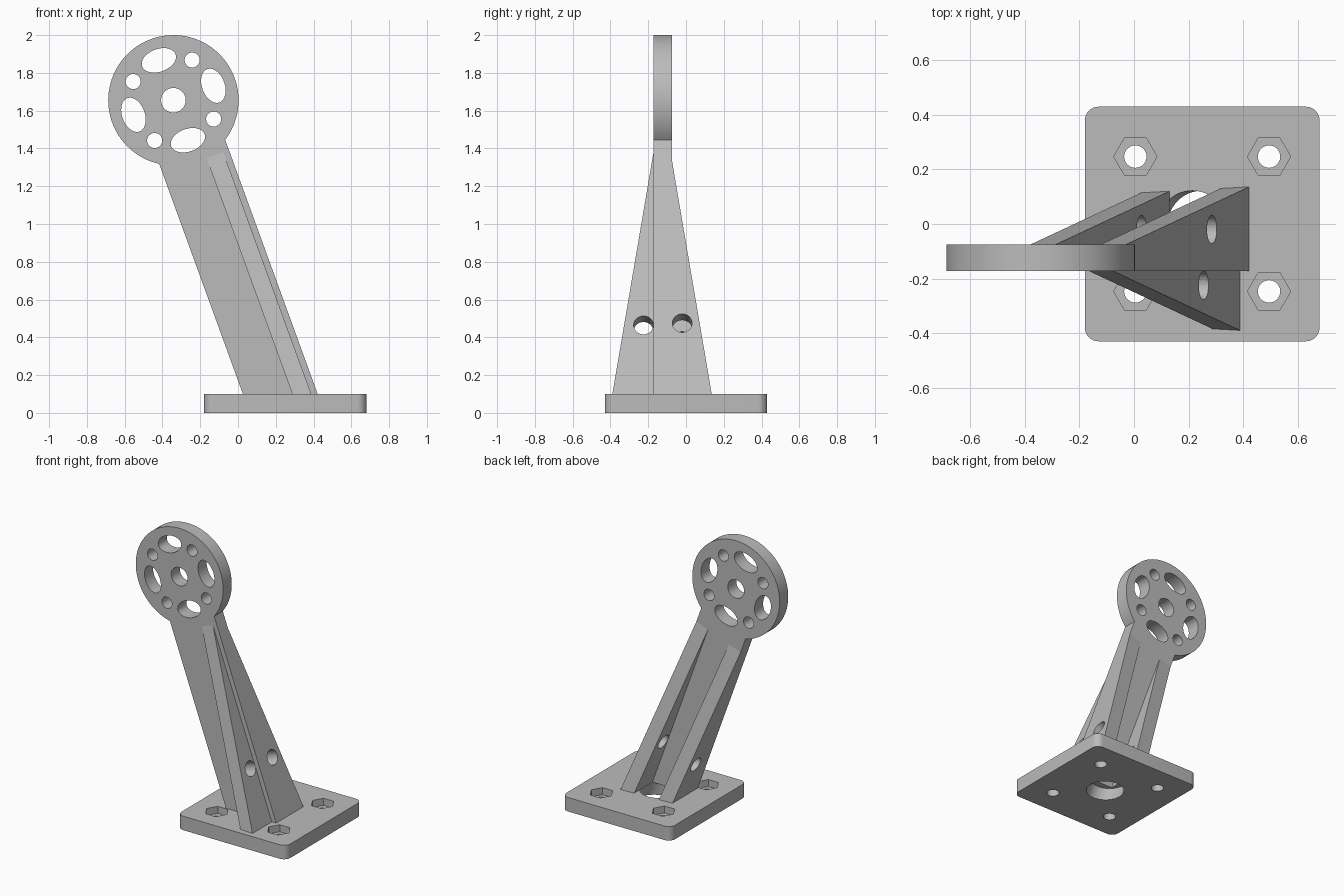
import bpy, bmesh, math
from mathutils import Matrix, Vector

if "Cube" in bpy.data.objects:
    bpy.data.objects.remove(bpy.data.objects["Cube"], do_unlink=True)

grey = bpy.data.materials.new("plain_grey")
grey.use_nodes = True
GREY = (0.5, 0.5, 0.5, 1)
grey.diffuse_color = GREY
grey.node_tree.nodes["Principled BSDF"].inputs["Base Color"].default_value = GREY

PLATE_TOP = 0.1
FRONT, BACK = -0.172, -0.075        # faces of the arm plate
RADIUS, HALF = 0.345, 0.186         # head radius, half arm width
# Leaning frame of the arm, with its origin at the head centre
LEAN = Matrix.Translation((-0.342, 0, 1.655)) @ Matrix.Rotation(math.radians(-20), 4, 'Y')
UPRIGHT = Matrix.Identity(4)


def prism(name, points, sweep, frame=UPRIGHT, trim=False):
    """Sweep a closed outline along a vector; optionally trim it at the plate."""
    bm = bmesh.new()
    face = bm.faces.new([bm.verts.new(p) for p in points])
    new = bmesh.ops.extrude_face_region(bm, geom=[face])["geom"]
    bmesh.ops.translate(bm, vec=Vector(sweep),
                        verts=[g for g in new if isinstance(g, bmesh.types.BMVert)])
    bm.transform(frame)
    if trim:
        cut = bmesh.ops.bisect_plane(bm, geom=bm.verts[:] + bm.edges[:] + bm.faces[:],
                                     plane_co=(0, 0, PLATE_TOP), plane_no=(0, 0, 1),
                                     clear_inner=True)["geom_cut"]
        bmesh.ops.holes_fill(bm, edges=[g for g in cut if isinstance(g, bmesh.types.BMEdge)])
    bmesh.ops.recalc_face_normals(bm, faces=bm.faces[:])
    mesh = bpy.data.meshes.new(name)
    bm.to_mesh(mesh)
    bm.free()
    mesh.materials.append(grey)
    obj = bpy.data.objects.new(name, mesh)
    bpy.context.collection.objects.link(obj)
    return obj


def ring(a, b, rx, ry, turn=0.0, n=48):
    """Points of an ellipse or regular polygon as coordinate pairs."""
    out = []
    for i in range(n):
        t = 2 * math.pi * i / n
        x, y = rx * math.cos(t), ry * math.sin(t)
        out.append((a + x * math.cos(turn) - y * math.sin(turn),
                    b + x * math.sin(turn) + y * math.cos(turn)))
    return out


def activate(obj):
    bpy.ops.object.select_all(action='DESELECT')
    obj.select_set(True)
    bpy.context.view_layer.objects.active = obj


def carve(obj, cutters):
    """Subtract each cutter, then remove it."""
    activate(obj)
    for cutter in cutters:
        cutter.hide_render = True
        mod = obj.modifiers.new("hole", 'BOOLEAN')
        mod.operation, mod.solver, mod.object = 'DIFFERENCE', 'EXACT', cutter
        bpy.ops.object.modifier_apply(modifier=mod.name)
        bpy.data.objects.remove(cutter, do_unlink=True)
    bpy.ops.object.shade_smooth_by_angle(angle=math.radians(25))


# Base plate with rounded corners
side, corner = 0.43, 0.05
outline = []
for k, (sx, sy) in enumerate([(1, 1), (-1, 1), (-1, -1), (1, -1)]):
    for i in range(9):
        t = math.pi / 2 * (k + i / 8)
        outline.append((0.25 + sx * (side - corner) + corner * math.cos(t),
                        sy * (side - corner) + corner * math.sin(t), 0))
base = prism("base_plate", outline, (0, 0, PLATE_TOP))

# Bolt holes with hexagonal nut pockets, and a leaning cable hole
cutters = []
for x in (0.005, 0.495):
    for y in (-0.247, 0.247):
        cutters.append(prism("bolt_cutter", [(a, b, -0.1) for a, b in ring(x, y, 0.041, 0.041)],
                             (0, 0, 0.3)))
        cutters.append(prism("nut_cutter", [(a, b, 0.05) for a, b in ring(x, y, 0.079, 0.079, n=6)],
                             (0, 0, 0.2)))
drift = math.tan(math.radians(20))
cutters.append(prism("cable_cutter", [(a, b, -0.1) for a, b in ring(0.25 + 0.1 * drift, 0, 0.125, 0.122)],
                     (-0.3 * drift, 0, 0.3)))
carve(base, cutters)

# Arm plate with round head in one outline
start = math.asin(HALF / RADIUS) - math.pi / 2
span = 2 * math.pi - 2 * math.asin(HALF / RADIUS)
outline = [(RADIUS * math.cos(start + span * i / 80), FRONT, RADIUS * math.sin(start + span * i / 80))
           for i in range(81)]
outline += [(-HALF, FRONT, -2), (HALF, FRONT, -2)]
arm = prism("arm_with_head", outline, (0, BACK - FRONT, 0), LEAN, trim=True)

# Head holes: a centre bore, four ovals and four small rounds
rings = [ring(0, 0, 0.065, 0.065)]
for k in range(4):
    quarter = k * math.pi / 2
    rings.append(ring(0.225 * math.cos(quarter), 0.225 * math.sin(quarter), 0.06, 0.094, quarter))
    t = quarter + math.pi / 4
    rings.append(ring(0.235 * math.cos(t), 0.235 * math.sin(t), 0.04, 0.04))
carve(arm, [prism("head_cutter", [(a, -0.4, b) for a, b in r], (0, 0.6, 0), LEAN) for r in rings])

# Tapered ribs, each drilled across
SLOPE = 0.16
ribs = [("front_rib", 0.06, 0.154, FRONT, -1, -0.349, -0.225),
        ("back_rib_left", 0.088, HALF, BACK, 1, -0.403, -0.02),
        ("back_rib_right", -HALF, -0.088, BACK, 1, -0.403, -0.02)]
for name, w0, w1, y, out, top, hole_y in ribs:
    tri = [(w0, y, top), (w0, y, -2), (w0, y + out * SLOPE * (top + 2), -2)]
    rib = prism(name, tri, (w1 - w0, 0, 0), LEAN, trim=True)
    carve(rib, [prism("rib_cutter", [(-0.5, a, b) for a, b in ring(hole_y, -1.323, 0.052, 0.052)],
                      (1, 0, 0), LEAN)])
